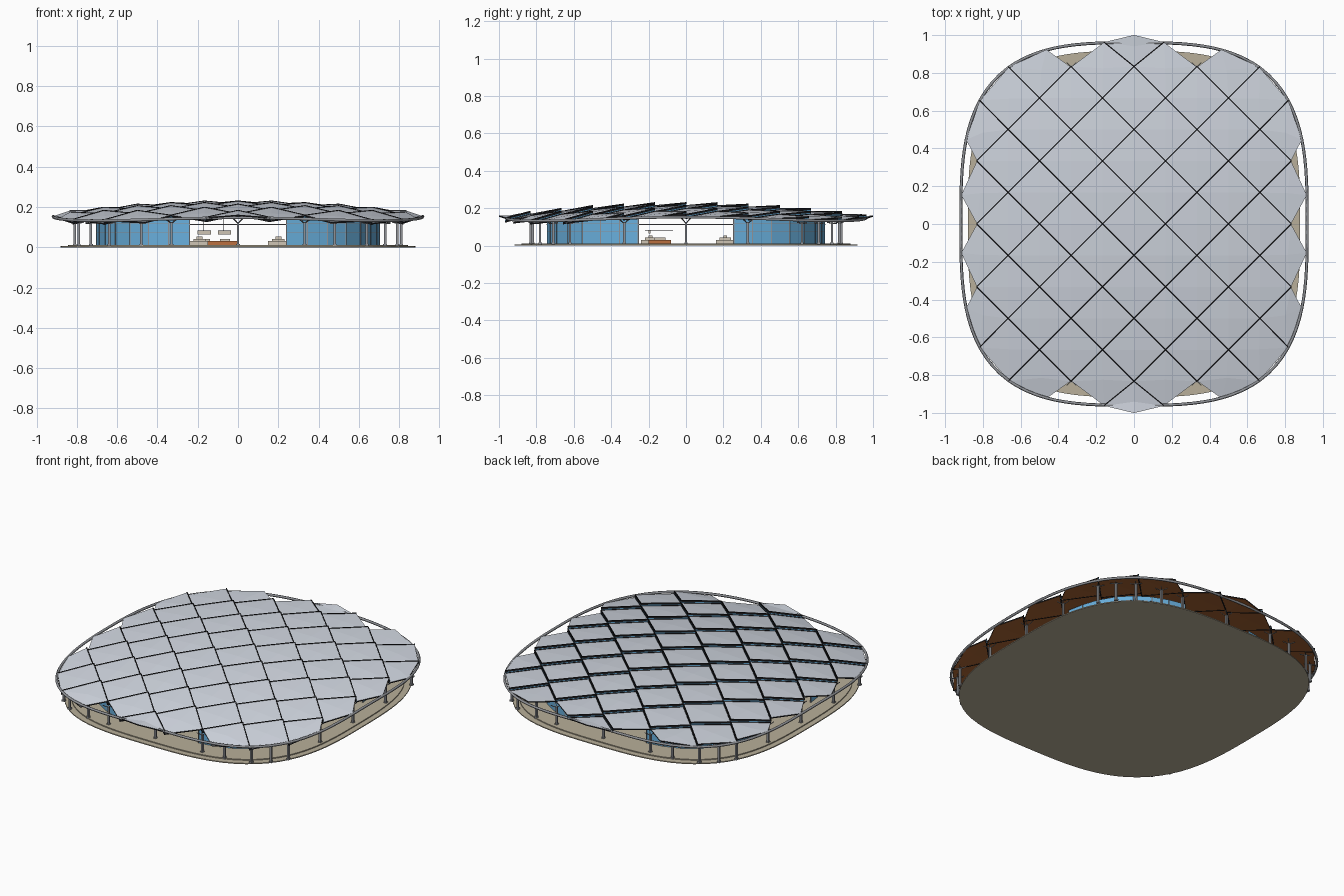
import bpy, bmesh, math
from mathutils import Vector

cube = bpy.data.objects.get("Cube")
if cube:
    bpy.data.objects.remove(cube)


def material(name, r, g, b):
    m = bpy.data.materials.new(name)
    m.use_nodes = True
    m.diffuse_color = (r, g, b, 1)
    m.node_tree.nodes["Principled BSDF"].inputs["Base Color"].default_value = (r, g, b, 1)
    return m


ROOF = material("roof grey", 0.64, 0.68, 0.75)
WOOD = material("brown soffit", 0.36, 0.115, 0.03)
BLACK = material("black frame", 0.012, 0.012, 0.014)
GLASS = material("blue glass", 0.14, 0.43, 0.72)
STONE = material("beige floor", 0.48, 0.43, 0.32)
STEEL = material("steel grey", 0.28, 0.29, 0.31)
ORANGE = material("orange wood", 0.50, 0.16, 0.05)
CREAM = material("cream fabric", 0.62, 0.56, 0.46)

STEP = 1 / 6       # half diagonal of a roof tile
TILT = 0.016       # rise of each tile towards the back
THICK = 0.007
FLOOR = 0.012


def finish(name, bm, *mats):
    bmesh.ops.recalc_face_normals(bm, faces=bm.faces)
    me = bpy.data.meshes.new(name)
    bm.to_mesh(me)
    bm.free()
    for m in mats:
        me.materials.append(m)
    bpy.context.collection.objects.link(bpy.data.objects.new(name, me))


def oval(angle, a, b, n=3.1):
    """Point of a rounded square at a polar angle."""
    c, s = math.cos(angle), math.sin(angle)
    r = (abs(c / a) ** n + abs(s / b) ** n) ** (-1 / n)
    return r * c, r * s


def dome(x, y):
    return 0.215 - 0.07 * (x * x + y * y)


def on_dome(x, y, dz=0.0):
    return Vector((x, y, dome(x, y) + dz))


def slat(bm, p, q, p2, q2, w):
    """Upright board of width w with top edge p-q and bottom edge p2-q2."""
    d = q - p
    side = Vector((-d.y, d.x, 0)).normalized() * w / 2
    v = [bm.verts.new(c + s) for s in (side, -side) for c in (p, q, q2, p2)]
    faces = [v[:4], v[4:]]
    faces += [(v[k], v[(k + 1) % 4], v[4 + (k + 1) % 4], v[4 + k]) for k in range(4)]
    for f in faces:
        bm.faces.new(f)


def bar(bm, p, q, w, h):
    drop = Vector((0, 0, h))
    slat(bm, p, q, p - drop, q - drop, w)


def box(bm, x0, x1, y0, y1, z0, z1):
    y = (y0 + y1) / 2
    bar(bm, Vector((x0, y, z1)), Vector((x1, y, z1)), y1 - y0, z1 - z0)


def post(bm, x, y, z0, z1, r):
    box(bm, x - r, x + r, y - r, y + r, z0, z1)


# Two-step floor slab
def slab(name, a, b, z0, z1, n=96):
    bm = bmesh.new()
    ring = [oval(math.tau * k / n, a, b) for k in range(n)]
    low = [bm.verts.new((x, y, z0)) for x, y in ring]
    top = [bm.verts.new((x, y, z1)) for x, y in ring]
    bm.faces.new(low)
    bm.faces.new(top)
    for k in range(n):
        m = (k + 1) % n
        bm.faces.new((low[k], low[m], top[m], top[k]))
    finish(name, bm, STONE)


slab("floor_base", 0.88, 0.917, 0, 0.006)
slab("floor_deck", 0.845, 0.88, 0.006, FLOOR)


# Roof tiles: diamonds tilted like shingles, pulled in to the rim at the edge
def lattice(i, j):
    x, y = i * STEP, j * STEP
    if i == 0 and abs(j) == 7:
        return 0.0, math.copysign(1.002, y)
    ex, ey = oval(math.atan2(y, x), 0.918, 0.965)
    s = min(1, math.hypot(ex, ey) / max(math.hypot(x, y), 1e-6))
    return x * s, y * s


cells = {(i, j) for i in range(-5, 6) for j in range(-5, 6)
         if (i + j) % 2 == 0 and abs(i) + abs(j) < 10}
cells |= {(0, 6), (0, -6)}
CORNERS = ((0, -1), (1, 0), (0, 1), (-1, 0))

tiles, glazing, sills = bmesh.new(), bmesh.new(), bmesh.new()
for i, j in cells:
    pts = []
    for di, dj in CORNERS:
        p = on_dome(*lattice(i + di, j + dj), TILT * dj)
        if abs(j + dj) == 7:
            p.z = 0.162
        pts.append(p)
    mid = sum(pts, Vector()) / 4
    mid.z = max(mid.z, dome(mid.x, mid.y)) + 0.002
    pts = [mid] + [mid + (p - mid) * 0.978 for p in pts]
    up = [tiles.verts.new(p) for p in pts]
    low = [tiles.verts.new(p - Vector((0, 0, THICK))) for p in pts]
    for k in range(4):
        a, b = 1 + k, 1 + (k + 1) % 4
        tiles.faces.new((up[0], up[a], up[b])).material_index = 0
        tiles.faces.new((low[0], low[b], low[a])).material_index = 1
        tiles.faces.new((up[a], low[a], low[b], up[b])).material_index = 2
    # Glazed gap with a black sill below and a black cap above, along the raised back edges
    for side in (-1, 1):
        if (i + side, j + 1) in cells:
            p, q = lattice(i + side, j), lattice(i, j + 1)
            a, b = on_dome(*p), on_dome(*q, TILT)
            a2, b2 = on_dome(*p, -TILT), on_dome(*q)
            half = Vector((0, 0, THICK / 2))
            slat(glazing, a - half, b - half, a2, b2, 0.002)
            lift = Vector((0, 0, 0.004))
            bar(sills, a2 + lift, b2 + lift, 0.0075, 0.012)
            cap = Vector((0, 0, 0.003))
            bar(sills, a + cap, b + cap, 0.0055, 0.01)
finish("roof_tiles", tiles, ROOF, WOOD, BLACK)
finish("roof_gap_glass", glazing, GLASS)
finish("roof_edge_frames", sills, BLACK)

# Rim tube around the roof, following the dome
curve = bpy.data.curves.new("roof_rim", "CURVE")
curve.dimensions = "3D"
curve.bevel_depth = 0.008
curve.bevel_resolution = 1
spline = curve.splines.new("POLY")
spline.points.add(119)
for k, pt in enumerate(spline.points):
    x, y = oval(math.tau * k / 120, 0.917, 0.96)
    pt.co = (x, y, dome(x, y) - 0.004, 1)
spline.use_cyclic_u = True
curve.materials.append(STEEL)
bpy.context.collection.objects.link(bpy.data.objects.new("roof_rim", curve))

# Curved glass walls in the four corners, with slim mullions and rails
glass, frames = bmesh.new(), bmesh.new()
PANELS = 7
for sx in (-1, 1):
    for sy in (-1, 1):
        line = []
        for k in range(PANELS + 1):
            x, y = oval(math.radians(20 + 52 * k / PANELS), 0.71, 0.75)
            line.append(on_dome(x * sx, y * sy, -0.022))
        feet = [Vector((p.x, p.y, FLOOR)) for p in line]
        for p, q, p2, q2 in zip(line, line[1:], feet, feet[1:]):
            slat(glass, p, q, p2, q2, 0.004)
            for z in (0.075, 0.118):
                bar(frames, Vector((p.x, p.y, z)), Vector((q.x, q.y, z)), 0.006, 0.002)
        for p in line:
            post(frames, p.x, p.y, FLOOR, p.z, 0.003)
finish("glass_walls", glass, GLASS)

# Door headers across the four openings
for s in (-1, 1):
    bar(frames, Vector((-0.24, 0.742 * s, 0.115)), Vector((0.24, 0.742 * s, 0.115)), 0.006, 0.005)
    bar(frames, Vector((0.7 * s, -0.255, 0.115)), Vector((0.7 * s, 0.255, 0.115)), 0.006, 0.005)
finish("wall_frames", frames, STEEL)

# Branching columns around the edge
columns = bmesh.new()
quarter = [(0, 0.83), (0.33, 0.83), (0.48, 0.82), (0.64, 0.78), (0.73, 0.71),
           (0.79, 0.62), (0.81, 0.33), (0.81, 0)]
spots = {(x * sx, y * sy) for x, y in quarter for sx in (-1, 1) for sy in (-1, 1)}
for x, y in spots:
    post(columns, x, y, 0.006, 0.016, 0.009)
    post(columns, x, y, 0.006, 0.125, 0.006)
    for dx, dy in ((1, 1), (1, -1), (-1, 1), (-1, -1)):
        tip = on_dome(x + 0.025 * dx, y + 0.025 * dy, -0.018)
        bar(columns, Vector((x, y, 0.12)), tip, 0.004, 0.004)
finish("columns", columns, STEEL)

# Lounge furniture: low counter, hanging panels and stepped sofas
counter = bmesh.new()
box(counter, -0.2, 0, -0.2, -0.08, FLOOR, 0.03)
finish("counter", counter, ORANGE)

soft = bmesh.new()
for x0, y0 in ((-0.24, -0.24), (0.15, 0.16)):
    box(soft, x0, x0 + 0.09, y0, y0 + 0.09, FLOOR, 0.03)
    box(soft, x0 + 0.02, x0 + 0.08, y0 + 0.02, y0 + 0.08, 0.03, 0.042)
    box(soft, x0 + 0.035, x0 + 0.065, y0 + 0.04, y0 + 0.06, 0.042, 0.054)
for x0 in (-0.19, -0.09):
    box(soft, x0, x0 + 0.05, -0.17, -0.11, 0.03, 0.042)
finish("sofas", soft, CREAM)

panels, rods = bmesh.new(), bmesh.new()
for x0 in (-0.2, -0.1):
    box(panels, x0, x0 + 0.065, -0.2, -0.19, 0.064, 0.08)
    box(rods, x0, x0 + 0.065, -0.22, -0.07, 0.08, 0.083)
    post(rods, x0 + 0.03, -0.15, 0.083, 0.195, 0.001)
finish("hanging_panels", panels, CREAM)
finish("hanging_rods", rods, BLACK)
